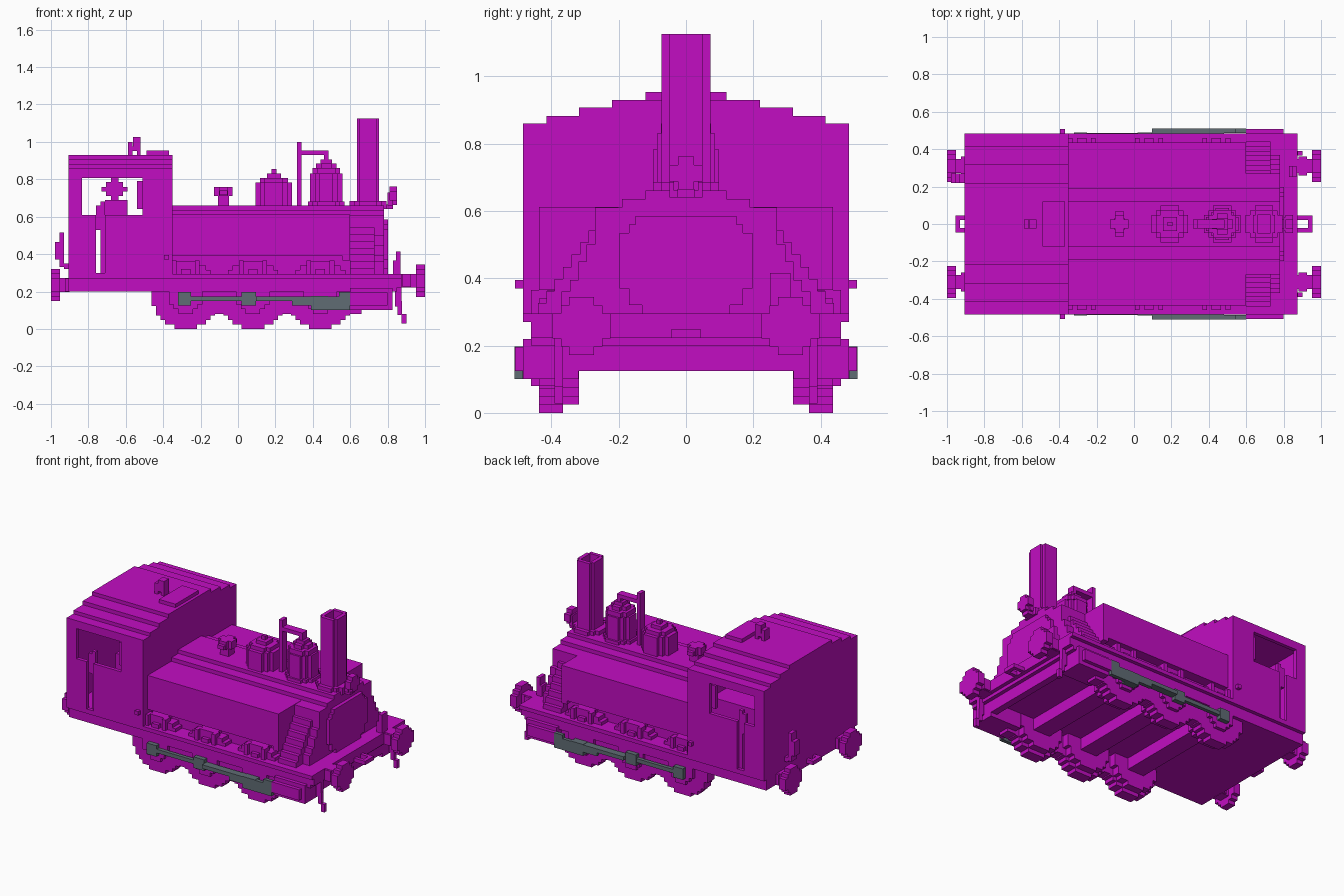
import bpy, bmesh, math

old = bpy.data.objects.get("Cube")
if old:
    bpy.data.objects.remove(old, do_unlink=True)

V = 2 / 81  # size of one block


def material(name, rgb):
    m = bpy.data.materials.new(name)
    m.use_nodes = True
    m.diffuse_color = (*rgb, 1)
    m.node_tree.nodes["Principled BSDF"].inputs["Base Color"].default_value = (*rgb, 1)
    return m


MAGENTA = material("magenta", (0.54, 0.004, 0.54))
STEEL = material("slate grey", (0.115, 0.15, 0.175))


def part(name, boxes, mat=MAGENTA, mirror=False):
    """One object from boxes (x0, x1, y0, y1, z0, z1), optionally mirrored across y."""
    boxes = list(boxes)
    if mirror:
        boxes += [(a, b, -d, -c, e, f) for a, b, c, d, e, f in boxes]
    bm = bmesh.new()
    for x0, x1, y0, y1, z0, z1 in boxes:
        vs = bmesh.ops.create_cube(bm, size=1)["verts"]
        for v in vs:
            v.co = (x1 if v.co.x > 0 else x0, y1 if v.co.y > 0 else y0, z1 if v.co.z > 0 else z0)
    me = bpy.data.meshes.new(name)
    bm.to_mesh(me)
    bm.free()
    me.materials.append(mat)
    ob = bpy.data.objects.new(name, me)
    bpy.context.scene.collection.objects.link(ob)
    return ob


def disc(axis, u, w, r, lo, hi):
    """Blocky disc along an axis, made of rows; u, w is its centre in the other two axes."""
    n = max(2, round(2 * r / V))
    s = 2 * r / n
    out = []
    for i in range(n):
        a = -r + i * s
        h = math.sqrt(max(0, r * r - (a + s / 2) ** 2))
        h = max(s / 2, round(h / s - (n % 2) / 2) * s + (n % 2) * s / 2)
        p, q = (u - h, u + h), (w + a, w + a + s)
        out.append({"x": (lo, hi, *p, *q), "y": (*p, lo, hi, *q), "z": (*p, *q, lo, hi)}[axis])
    return out


def layers(x0, x1, steps):
    """Centred slabs from (half width, z0, z1)."""
    return [(x0, x1, -w, w, a, b) for w, a, b in steps]


# Chassis and running plate
part("chassis", [(-0.905, 0.85, -0.46, 0.46, 0.2, 0.27)])
part("running_plate", [(-0.905, 0.875, -0.484, 0.484, 0.27, 0.295)])
part("front_beam", [(0.8, 0.875, -0.46, 0.46, 0.222, 0.29), (0.78, 0.825, -0.32, 0.32, 0.125, 0.2)])

# Wheels, axles and brake shoes
for i, x in enumerate((-0.28, 0.08, 0.44)):
    part(f"wheels_{i}", disc("y", x, 0.182, 0.182, 0.365, 0.437)
         + disc("y", x, 0.182, 0.157, 0.318, 0.37)
         + disc("y", x, 0.17, 0.09, 0.43, 0.46), mirror=True)
    part(f"axle_{i}", [(x - 0.06, x + 0.06, -0.32, 0.32, 0.125, 0.21)])
    part(f"brake_shoes_{i}", [(x + 0.13, x + 0.22, 0.365, 0.437, 0.08, 0.21)], mirror=True)
    # Spring brackets above the running plate
    part(f"springs_{i}", [(x - 0.075, x + 0.075, 0.41, 0.435, 0.315, 0.34),
                          (x - 0.075, x - 0.05, 0.41, 0.46, 0.29, 0.365),
                          (x + 0.05, x + 0.075, 0.41, 0.46, 0.29, 0.365),
                          (x - 0.025, x + 0.025, 0.41, 0.46, 0.295, 0.32)], mirror=True)

# Cylinders and driving rods
part("cylinders", [(0.6, 0.8, 0.42, 0.508, 0.125, 0.195), (0.6, 0.825, 0.32, 0.484, 0.1, 0.22)], mirror=True)
part("driving_rods", [(-0.3, 0.4, 0.462, 0.486, 0.148, 0.173),
                      (-0.32, -0.25, 0.46, 0.49, 0.125, 0.197),
                      (0.02, 0.097, 0.46, 0.49, 0.125, 0.197),
                      (0.097, 0.6, 0.486, 0.51, 0.148, 0.173),
                      (0.29, 0.6, 0.486, 0.51, 0.125, 0.148),
                      (0.39, 0.48, 0.462, 0.51, 0.1, 0.175),
                      (0.39, 0.6, 0.486, 0.51, 0.1, 0.173),
                      (0.54, 0.6, 0.486, 0.51, 0.17, 0.197)], STEEL, mirror=True)

# Boiler, side tanks and smokebox
part("boiler", layers(-0.35, 0.78, [(0.27, 0.29, 0.61), (0.19, 0.61, 0.635), (0.12, 0.635, 0.66)]))
part("side_tanks", [(-0.35, 0.535, 0.2, 0.437, 0.39, 0.612),
                    (0.535, 0.56, 0.2, 0.437, 0.39, 0.612),
                    (0.56, 0.6, 0.2, 0.437, 0.365, 0.612),
                    (-0.35, 0.6, 0.2, 0.37, 0.29, 0.4)], mirror=True)
part("smokebox", layers(0.6, 0.78, [(0.37, 0.29, 0.36), (0.345, 0.36, 0.395), (0.32, 0.395, 0.45),
                                    (0.295, 0.45, 0.5), (0.27, 0.5, 0.56), (0.22, 0.56, 0.61)]))
part("smokebox_saddle", [(0.6, 0.73, -0.44 + 0.025 * i, 0.44 - 0.025 * i, 0.29 + 0.036 * i, 0.326 + 0.036 * i)
                         for i in range(8)])
part("smokebox_door", layers(0.78, 0.803, [(0.13, 0.295, 0.32), (0.17, 0.32, 0.37), (0.197, 0.37, 0.535),
                                           (0.17, 0.535, 0.56), (0.15, 0.56, 0.585)]))

# Cab walls with window and door openings
part("cab_sides", [(-0.905, -0.835, 0.46, 0.484, 0.27, 0.86),
                   (-0.835, -0.51, 0.46, 0.484, 0.808, 0.86),
                   (-0.835, -0.76, 0.46, 0.484, 0.27, 0.61),
                   (-0.76, -0.71, 0.46, 0.484, 0.27, 0.3),
                   (-0.71, -0.51, 0.46, 0.484, 0.27, 0.61),
                   (-0.51, -0.35, 0.46, 0.484, 0.27, 0.86),
                   (-0.735, -0.71, 0.44, 0.464, 0.29, 0.68),
                   (-0.76, -0.71, 0.44, 0.464, 0.53, 0.66),
                   (-0.54, -0.51, 0.44, 0.464, 0.64, 0.79),
                   (-0.395, -0.37, 0.48, 0.508, 0.37, 0.395)], mirror=True)
part("cab_ends", [(-0.905, -0.88, -0.484, 0.484, 0.27, 0.86), (-0.375, -0.35, -0.484, 0.484, 0.27, 0.86)])
part("cab_roof", layers(-0.905, -0.35, [(0.484, 0.835, 0.86), (0.415, 0.86, 0.882),
                                        (0.318, 0.882, 0.907), (0.22, 0.907, 0.93)]))
part("roof_hatch", [(-0.49, -0.37, -0.12, 0.12, 0.93, 0.953)])
part("roof_whistle", [(-0.588, -0.565, -0.025, 0.025, 0.93, 1.0),
                      (-0.565, -0.54, -0.025, 0.025, 0.95, 0.975),
                      (-0.562, -0.52, -0.025, 0.025, 0.975, 1.025),
                      (-0.54, -0.52, -0.025, 0.025, 0.93, 0.98)])
part("firebox", [(-0.7, -0.35, -0.27, 0.27, 0.29, 0.6), (-0.71, -0.59, -0.12, 0.12, 0.6, 0.69)])
part("cab_gauge", [(-0.73, -0.59, -0.05, 0.05, 0.735, 0.76), (-0.705, -0.615, -0.05, 0.05, 0.71, 0.785),
                   (-0.68, -0.64, -0.05, 0.05, 0.69, 0.81)])

# Boiler-top fittings
part("filler_valve", disc("z", -0.078, 0, 0.03, 0.66, 0.71) + disc("z", -0.078, 0, 0.049, 0.71, 0.76)
     + [(-0.1, -0.055, -0.07, 0.07, 0.715, 0.74)])
part("sand_dome", disc("z", 0.192, 0, 0.098, 0.65, 0.782) + disc("z", 0.192, 0, 0.074, 0.782, 0.807)
     + disc("z", 0.192, 0, 0.037, 0.807, 0.83) + [(0.18, 0.205, -0.012, 0.012, 0.83, 0.855)])
part("steam_dome", disc("z", 0.472, 0, 0.098, 0.65, 0.68) + disc("z", 0.472, 0, 0.086, 0.68, 0.83)
     + disc("z", 0.472, 0, 0.074, 0.83, 0.86) + disc("z", 0.472, 0, 0.055, 0.86, 0.885)
     + disc("z", 0.472, 0, 0.03, 0.885, 0.907))
part("steam_whistle", [(0.315, 0.34, -0.025, 0.025, 0.65, 1.0), (0.34, 0.485, -0.025, 0.025, 0.93, 0.955),
                       (0.46, 0.485, -0.025, 0.025, 0.9, 0.935)])
part("chimney_base", disc("z", 0.695, 0, 0.098, 0.64, 0.685))
part("chimney", [(0.635, 0.66, -0.049, 0.049, 0.66, 1.125), (0.73, 0.755, -0.049, 0.049, 0.66, 1.125),
                 (0.65, 0.74, -0.073, -0.049, 0.66, 1.125), (0.65, 0.74, 0.049, 0.073, 0.66, 1.125),
                 (0.65, 0.74, -0.06, 0.06, 0.66, 1.0)])
part("headlamp", [(0.78, 0.83, -0.025, 0.025, 0.64, 0.665), (0.8, 0.825, -0.037, 0.037, 0.66, 0.73)]
     + disc("x", 0, 0.712, 0.049, 0.81, 0.85))

# Buffers at both ends
for end, tip, stem, z in (("front", 1, 0.85, 0.258), ("rear", -1, -0.9, 0.235)):
    s = tip
    xs = sorted((tip, s * 0.953))
    xt = sorted((stem, s * 0.96))
    xf = sorted((s * 0.88, s * 0.925))
    part(f"{end}_buffers", disc("x", 0.31, z, 0.086, *xs) + disc("x", 0.31, z, 0.037, *xt)
         + [(*xf, 0.26, 0.36, z - 0.035, z + 0.035)], mirror=True)
    # Coupling loop
    xo = sorted((s * 0.93, s * 0.955))
    xl = sorted((s * 0.87, s * 0.94))
    part(f"{end}_coupling", [(*xo, -0.045, 0.045, 0.222, 0.247), (*xl, 0.022, 0.045, 0.222, 0.247),
                             (*xl, -0.045, -0.022, 0.222, 0.247)])

# Lamps above the beams and guard irons
part("rear_lamp", [(-0.93, -0.9, 0.22, 0.27, 0.32, 0.35), (-0.955, -0.93, 0.22, 0.27, 0.33, 0.515),
                   (-0.978, -0.955, 0.22, 0.27, 0.37, 0.465)])
part("front_lamp", [(0.83, 0.87, 0.25, 0.31, 0.29, 0.365), (0.845, 0.87, 0.25, 0.31, 0.36, 0.415)])
part("guard_irons", [(0.84, 0.875, 0.365, 0.39, 0.12, 0.23), (0.853, 0.878, 0.365, 0.39, 0.075, 0.15),
                     (0.875, 0.9, 0.365, 0.39, 0.028, 0.08)], mirror=True)
